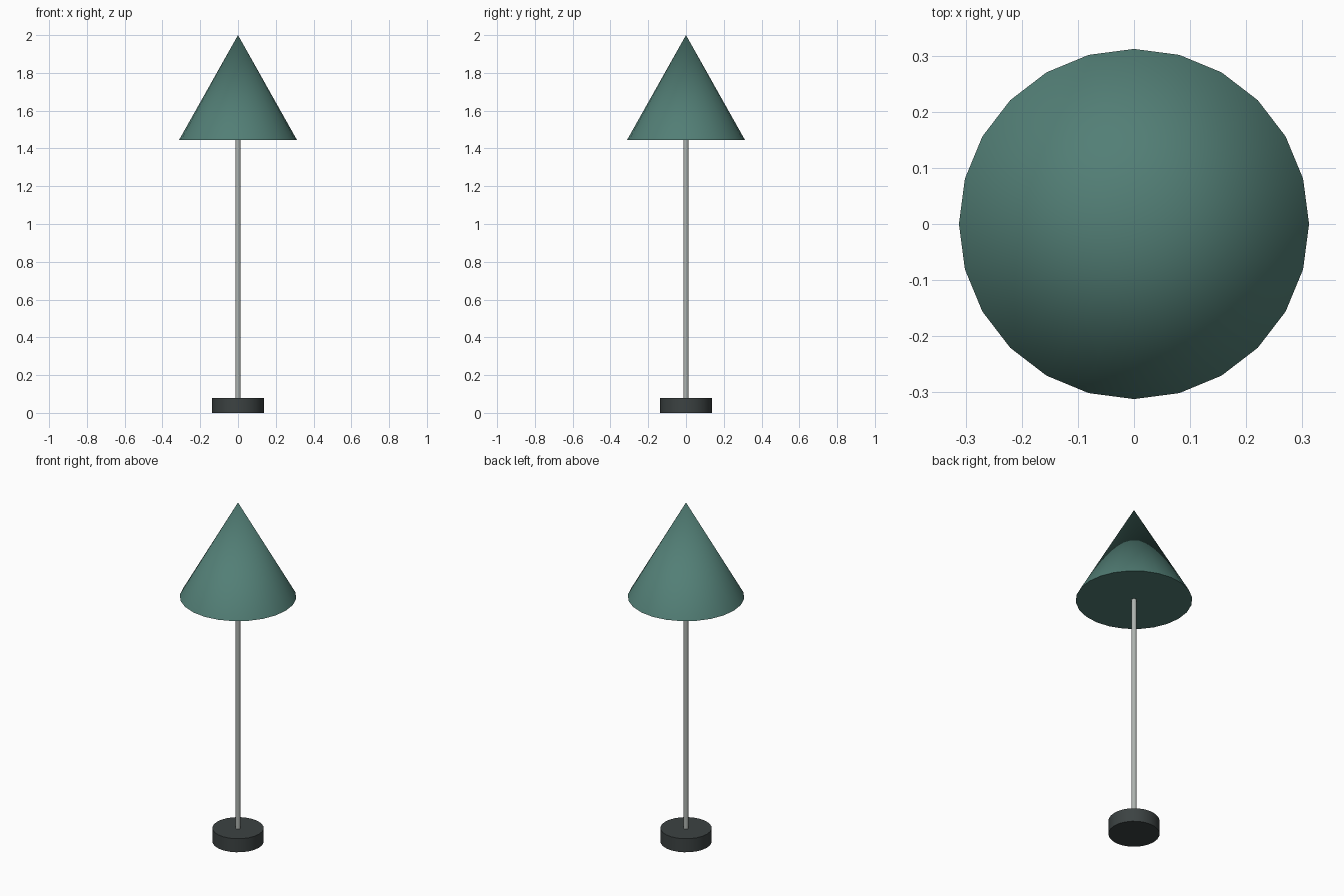
import bpy
import math

if "Cube" in bpy.data.objects:
    bpy.data.objects.remove(bpy.data.objects["Cube"])


def lathe_part(name, r_bottom, r_top, z0, z1, sides, color):
    """Upright cylinder or cone between two heights, smooth with sharp rims."""
    bpy.ops.mesh.primitive_cone_add(vertices=sides, radius1=r_bottom, radius2=r_top,
                                    depth=z1 - z0, location=(0, 0, (z0 + z1) / 2))
    ob = bpy.context.object
    ob.name = name
    bpy.ops.object.shade_smooth_by_angle(angle=math.radians(40))
    mat = bpy.data.materials.new(name + "_paint")
    mat.diffuse_color = (*color, 1)
    mat.use_nodes = True
    mat.node_tree.nodes["Principled BSDF"].inputs["Base Color"].default_value = mat.diffuse_color
    ob.data.materials.append(mat)
    return ob


# Weighted foot
lathe_part("base", 0.137, 0.137, 0.0, 0.08, 24, (0.045, 0.055, 0.055))
# Thin metal pole, reaching into the shade
lathe_part("pole", 0.0145, 0.0145, 0.08, 1.46, 12, (0.42, 0.45, 0.43))
# Closed conical shade
lathe_part("shade", 0.312, 0.0, 1.445, 2.0, 24, (0.085, 0.21, 0.18))
